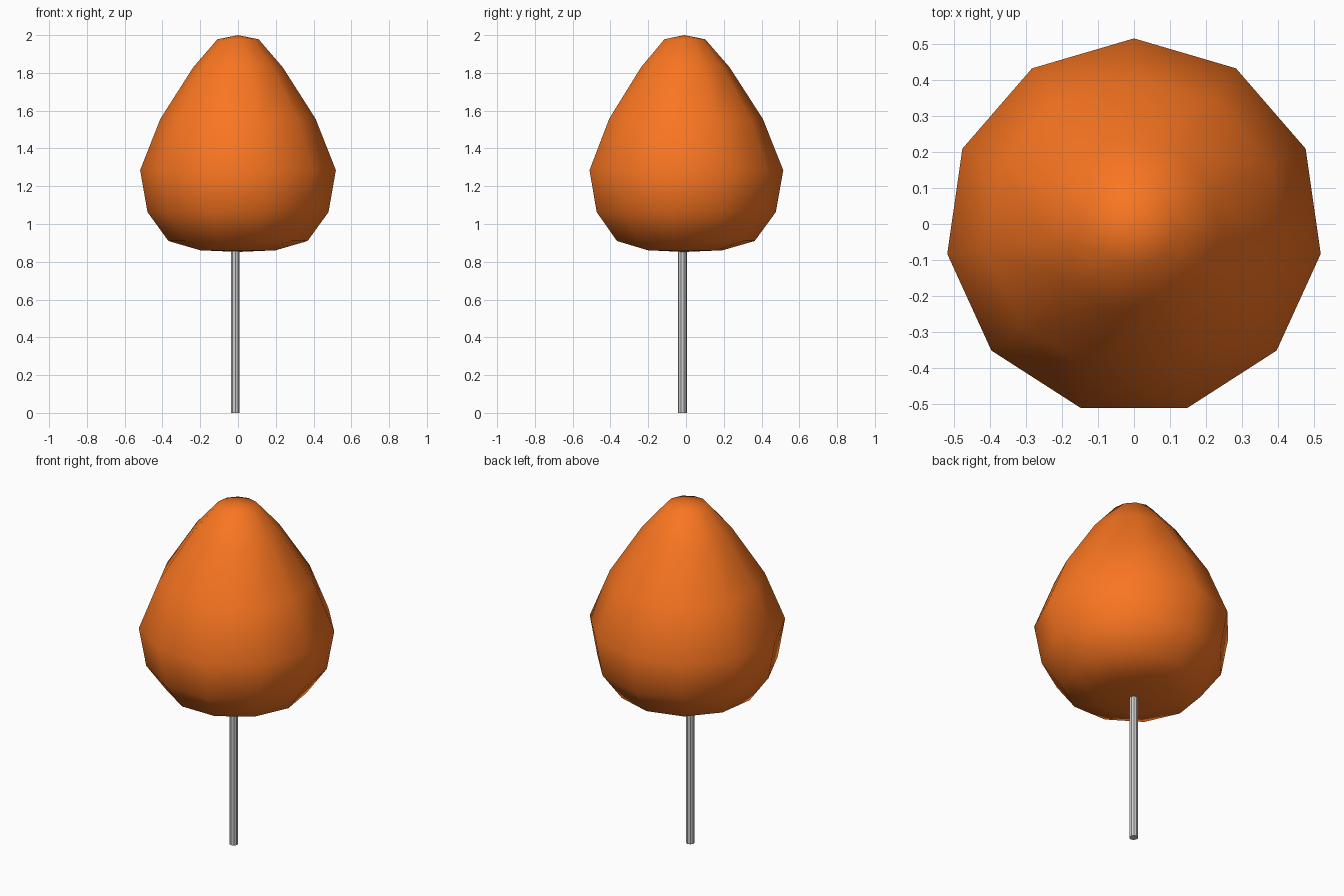
import bpy, bmesh, math

if "Cube" in bpy.data.objects:
    bpy.data.objects.remove(bpy.data.objects["Cube"])


def lathe(name, profile, sides, center, start):
    """Revolve (radius, z) points; radius 0 makes a pole."""
    bm = bmesh.new()
    rings = []
    for r, z in profile:
        if r == 0:
            rings.append([bm.verts.new((*center, z))] * sides)
        else:
            rings.append([bm.verts.new((
                center[0] + r * math.cos(start + 2 * math.pi * i / sides),
                center[1] + r * math.sin(start + 2 * math.pi * i / sides), z))
                for i in range(sides)])
    for low, high in zip(rings, rings[1:]):
        for i in range(sides):
            j = (i + 1) % sides
            corners = dict.fromkeys((low[i], low[j], high[j], high[i]))
            bm.faces.new(list(corners))
    bmesh.ops.recalc_face_normals(bm, faces=bm.faces)
    mesh = bpy.data.meshes.new(name)
    bm.to_mesh(mesh)
    bm.free()
    obj = bpy.data.objects.new(name, mesh)
    bpy.context.collection.objects.link(obj)
    return obj


# Teardrop foliage, eleven sided and smooth shaded
foliage = lathe("foliage", [
    (0, 0.852), (0.202, 0.861), (0.372, 0.91), (0.484, 1.063), (0.5235, 1.285),
    (0.415, 1.557), (0.239, 1.83), (0.11, 1.978), (0, 2.0)],
    11, (0, -0.0085), math.pi / 2)
foliage.data.shade_smooth()
orange = bpy.data.materials.new("orange_leaves")
orange.diffuse_color = (0.95, 0.18, 0.015, 1)
orange.use_nodes = True
orange.node_tree.nodes["Principled BSDF"].inputs["Base Color"].default_value = orange.diffuse_color
foliage.data.materials.append(orange)

# Thin trunk, slightly off centre, running just into the foliage
trunk = lathe("trunk", [(0, 0), (0.024, 0), (0.024, 0.88), (0, 0.88)],
              10, (-0.014, -0.019), math.pi / 2)
